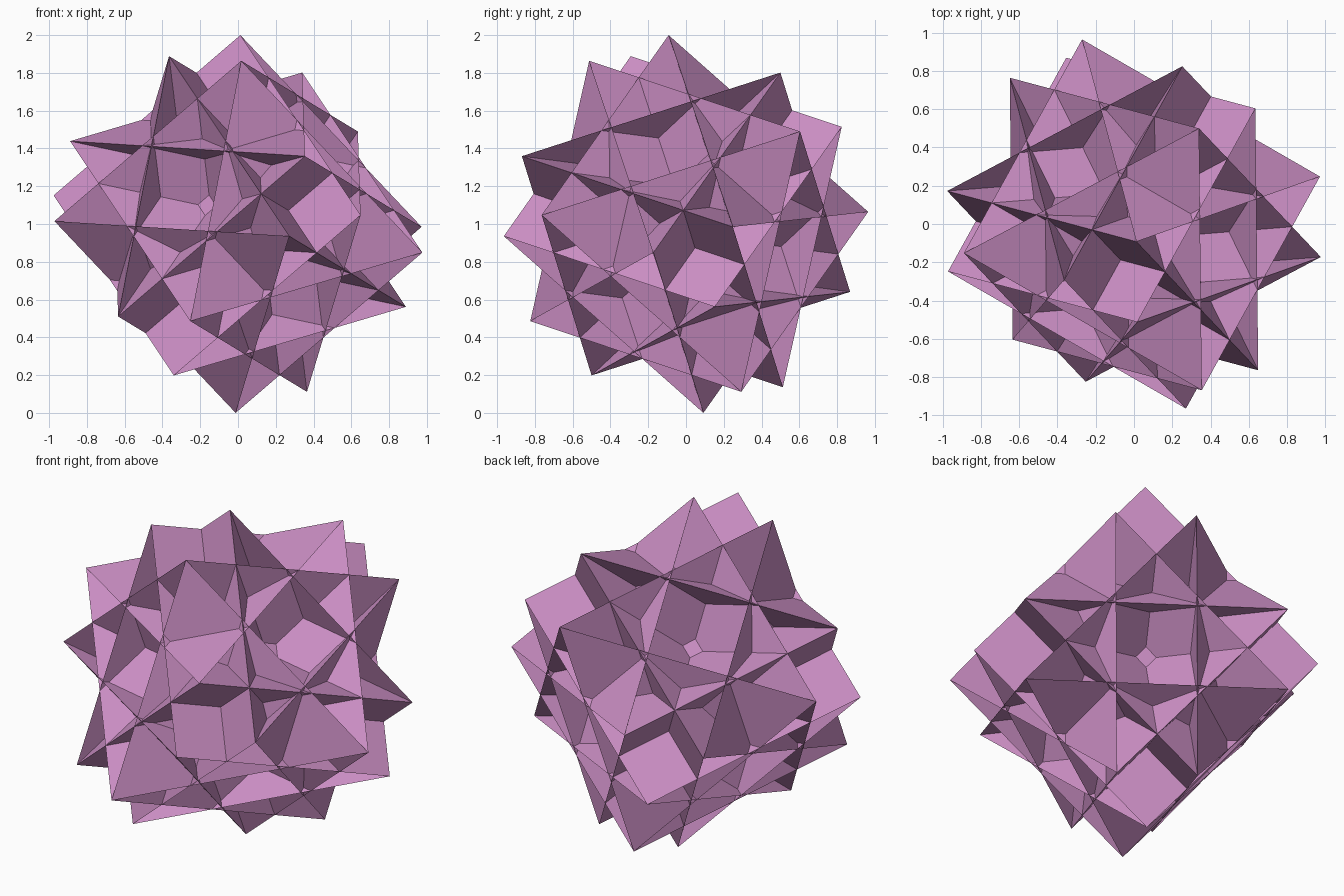
import bpy
import bmesh
from itertools import product
from mathutils import Matrix, Vector

cube = bpy.data.objects.get("Cube")
if cube:
    bpy.data.objects.remove(cube, do_unlink=True)

# Corners are every arrangement of (+-A, +-B, +-B)
B = 0.6648
A = 0.53 * B

# Tilt of the solid: rows are its own axes seen along world x, y and z
TILT = Matrix(((-0.4645, 0.7438, -0.4788),
               (-0.8400, -0.1990, 0.5055),
               (0.2815, 0.6384, 0.7166)))


def roll(p, k):
    """Cycle the coordinates so that the first lands on axis k."""
    return Vector([p[(i - k) % 3] for i in range(3)])


bm = bmesh.new()


def add_face(points):
    """Add a flat face that looks away from the centre."""
    normal = (points[1] - points[0]).cross(points[2] - points[1])
    if normal.dot(sum(points, Vector())) < 0:
        points = points[::-1]
    bm.faces.new([bm.verts.new(TILT @ p) for p in points])


for k in range(3):
    # Six squares across the main axes
    for s in (1, -1):
        add_face([roll((s * A, p * B, q * B), k)
                  for p, q in ((1, 1), (-1, 1), (-1, -1), (1, -1))])
    # Twelve slanted rectangles, which cross to form the pits
    for s, t in product((1, -1), repeat=2):
        add_face([roll(p, k) for p in ((B, s * A, t * B), (-B, s * A, t * B),
                                       (-B, -s * B, -t * A), (B, -s * B, -t * A))])

# Eight large triangles across the corner directions
for sx, sy, sz in product((1, -1), repeat=3):
    add_face([Vector((sx * x, sy * y, sz * z))
              for x, y, z in ((-A, B, B), (B, -A, B), (B, B, -A))])

# Join the shared corners and stand the solid on the ground
bmesh.ops.remove_doubles(bm, verts=bm.verts, dist=0.001)
lowest = min(v.co.z for v in bm.verts)
bmesh.ops.translate(bm, verts=bm.verts, vec=(0, 0, -lowest))

mesh = bpy.data.meshes.new("star_polyhedron")
bm.to_mesh(mesh)
bm.free()
solid = bpy.data.objects.new("star_polyhedron", mesh)
bpy.context.collection.objects.link(solid)

# Single flat colour
colour = (0.604, 0.274, 0.556, 1.0)
mat = bpy.data.materials.new("orchid_pink")
mat.use_nodes = True
mat.diffuse_color = colour
for node in mat.node_tree.nodes:
    if node.type == "BSDF_PRINCIPLED":
        node.inputs["Base Color"].default_value = colour
mesh.materials.append(mat)
